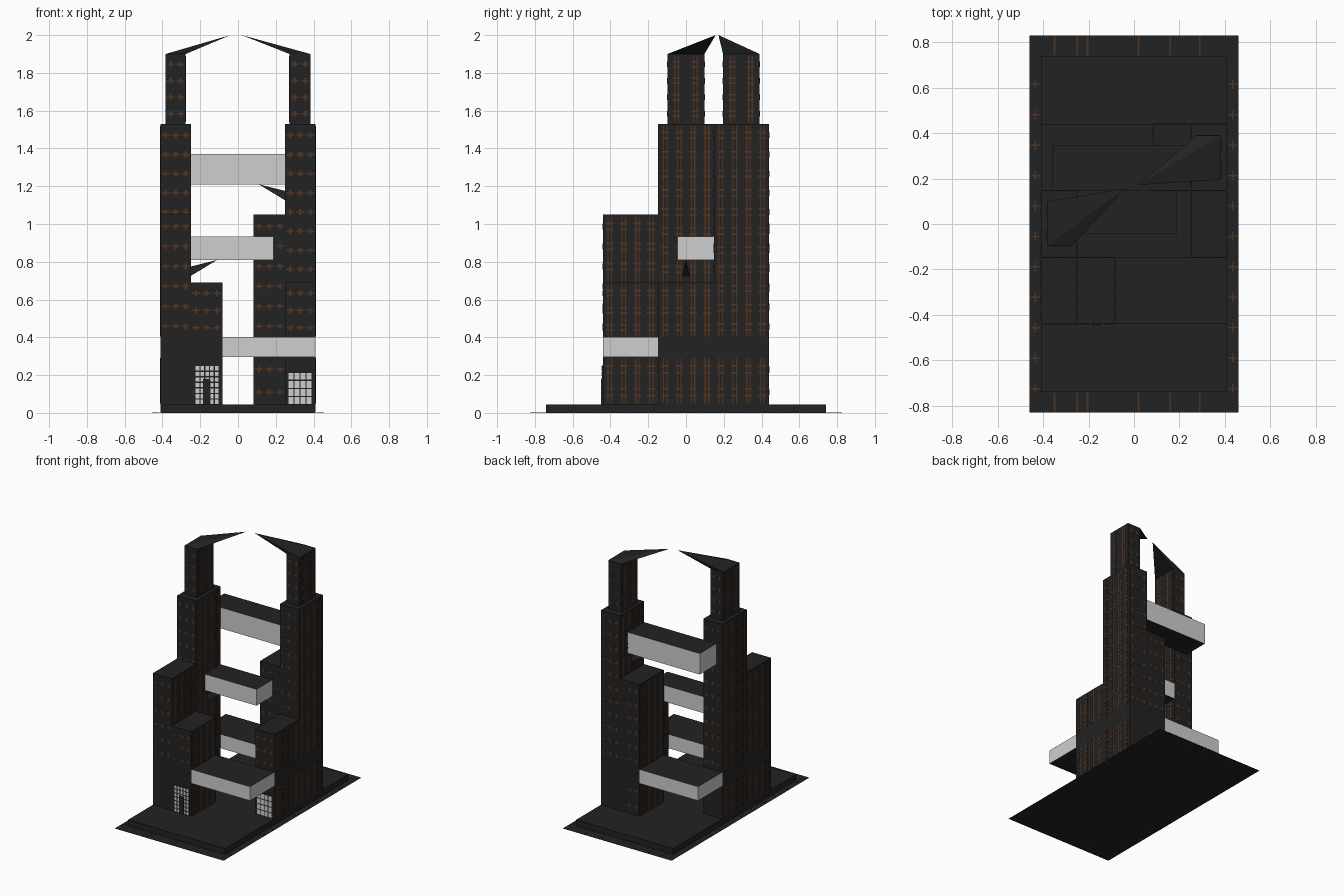
import bpy, bmesh
from mathutils import Matrix, Vector

if "Cube" in bpy.data.objects:
    bpy.data.objects.remove(bpy.data.objects["Cube"])


def material(name, rgb):
    m = bpy.data.materials.new(name)
    m.diffuse_color = (*rgb, 1)
    m.use_nodes = True
    m.node_tree.nodes["Principled BSDF"].inputs["Base Color"].default_value = m.diffuse_color
    return m


DARK = material("charcoal", (0.016, 0.016, 0.016))
BROWN = material("window brown", (0.085, 0.035, 0.015))
GREY = material("pale glass", (0.62, 0.62, 0.62))


def add_box(bm, x0, x1, y0, y1, z0, z1):
    mat = Matrix.Translation(((x0 + x1) / 2, (y0 + y1) / 2, (z0 + z1) / 2)) @ \
        Matrix.Diagonal((x1 - x0, y1 - y0, z1 - z0, 1))
    bmesh.ops.create_cube(bm, size=1, matrix=mat)


def finish(bm, name, *mats):
    bmesh.ops.recalc_face_normals(bm, faces=bm.faces)
    me = bpy.data.meshes.new(name)
    bm.to_mesh(me)
    bm.free()
    for m in mats:
        me.materials.append(m)
    ob = bpy.data.objects.new(name, me)
    bpy.context.collection.objects.link(ob)
    return ob


def box(name, mat, *dims):
    bm = bmesh.new()
    add_box(bm, *dims)
    return finish(bm, name, mat)


T = 0.002  # plate thickness


def wall_plate(bm, axis, pos, sign, u, z, w, h):
    """Thin plate centred at (u, z) on a wall facing +-axis."""
    a, b = sorted((pos, pos + sign * T))
    if axis == 'x':
        add_box(bm, a, b, u - w / 2, u + w / 2, z - h / 2, z + h / 2)
    else:
        add_box(bm, u - w / 2, u + w / 2, a, b, z - h / 2, z + h / 2)


def windows(bm, x0, x1, y0, y1, z0, z1, axes="xy"):
    rows = max(1, round((z1 - z0) / 0.098))
    dz = (z1 - z0) / rows
    for sign, px, py in ((-1, x0, y0), (1, x1, y1)):
        if "x" in axes:  # side walls: vertical bands with window marks
            n = max(1, round((y1 - y0) / 0.082))
            for i in range(n):
                u = y0 + (i + 0.5) * (y1 - y0) / n
                for d in (-0.009, 0.009):
                    wall_plate(bm, 'x', px, sign, u + d, (z0 + z1) / 2, 0.006, z1 - z0)
                for r in range(rows):
                    for k in (0.35, 0.65):
                        wall_plate(bm, 'x', px, sign, u, z0 + (r + k) * dz, 0.038, 0.009)
        if "y" in axes:  # front and back walls: small crosses
            n = max(1, round((x1 - x0) / 0.054))
            for i in range(n):
                u = x0 + (i + 0.5) * (x1 - x0) / n
                for r in range(rows):
                    z = z0 + (r + 0.5) * dz
                    wall_plate(bm, 'y', py, sign, u, z, 0.042, 0.008)
                    wall_plate(bm, 'y', py, sign, u, z, 0.012, 0.03)


# Ground sheet and raised plinth
bm = bmesh.new()
bmesh.ops.create_grid(bm, x_segments=1, y_segments=1, size=1,
                      matrix=Matrix.Diagonal((0.46, 0.83, 1, 1)))
finish(bm, "ground_sheet", DARK)
box("plinth", DARK, -0.41, 0.41, -0.74, 0.74, 0, 0.045)

# Brown ticks along the ground border
bm = bmesh.new()
for i in range(11):
    y = -0.725 + i * 0.134
    for s in (-1, 1):
        add_box(bm, s * 0.435 - 0.02, s * 0.435 + 0.02, y - 0.003, y + 0.003, 0, T)
        add_box(bm, s * 0.435 - 0.004, s * 0.435 + 0.004, y - 0.02, y + 0.02, 0, T)
for x in (-0.35, -0.25, -0.205, 0.02, 0.16, 0.29):
    for s in (-1, 1):
        add_box(bm, x - 0.004, x + 0.004, s * 0.785 - 0.04, s * 0.785 + 0.04, 0, T)
finish(bm, "border_ticks", BROWN)

# Stepped blocks of the two buildings: x0, x1, y0, y1, height
W, I, O = 0.25, 0.083, 0.41
Y0, Y1, Y2, Y3 = -0.44, -0.147, 0.148, 0.44
blocks = {
    "left_tower": (-O, -W, Y1, Y2, 1.53),
    "left_mid_block": (-O, -W, Y0, Y1, 1.05),
    "left_low_block": (-W, -I, Y0, Y1, 0.69),
    "right_tower": (W, O, Y2, Y3, 1.53),
    "right_mid_block": (I, W, Y2, Y3, 1.05),
    "right_low_block": (W, O, Y1, Y2, 0.69),
}
for name, (x0, x1, y0, y1, h) in blocks.items():
    box(name, DARK, x0, x1, y0, y1, 0.04, h)
    bm = bmesh.new()
    windows(bm, x0, x1, y0, y1, 0.405, h - 0.01)
    windows(bm, x0, x1, y0, y1, 0.05, 0.29, "xy" if name == "right_mid_block" else "x")
    finish(bm, name + "_windows", BROWN)

# Upper towers with leaning pointed roofs
for side, (x0, x1, y0, y1), tip in (
        ("left", (-0.383, -0.277, -0.098, 0.098), (-0.04, 0.157, 2.0)),
        ("right", (0.273, 0.383, 0.196, 0.39), (0.02, 0.172, 2.0))):
    box(side + "_upper_tower", DARK, x0, x1, y0, y1, 1.53, 1.9)
    bm = bmesh.new()
    windows(bm, x0, x1, y0, y1, 1.54, 1.89)
    finish(bm, side + "_upper_tower_windows", BROWN)
    bm = bmesh.new()
    ring = [bm.verts.new((x, y, 1.9)) for x, y in ((x0, y0), (x1, y0), (x1, y1), (x0, y1))]
    apex = bm.verts.new(tip)
    bm.faces.new(ring)
    for i in range(4):
        bm.faces.new((ring[i], ring[(i + 1) % 4], apex))
    finish(bm, side + "_spire", DARK)

# Bridges: pale sides, dark roof and underside
for name, dims in {
        "front_low_bridge": (-I, O, Y0, Y1, 0.295, 0.402),
        "rear_low_bridge": (-O, I, Y2, Y3, 0.295, 0.402),
        "middle_bridge": (-W, 0.188, -0.045, Y2, 0.81, 0.935),
        "upper_bridge": (-0.36, W, Y2, 0.348, 1.21, 1.37)}.items():
    ob = box(name, GREY, *dims)
    ob.data.materials.append(DARK)
    for f in ob.data.polygons:
        f.material_index = 1 if abs(f.normal.z) > 0.5 else 0

# Wedge braces below the two high bridges
for name, x, tx, y, z in (("middle_brace", -W, -0.11, 0.0, 0.81),
                          ("upper_brace", W, 0.11, 0.295, 1.21)):
    bm = bmesh.new()
    base = [bm.verts.new((x, y + dy, z + dz)) for dy, dz in
            ((-0.018, -0.085), (0.018, -0.085), (0.008, -0.035), (-0.008, -0.035))]
    apex = bm.verts.new((tx, y, z))
    bm.faces.new(base)
    for i in range(4):
        bm.faces.new((base[i], base[(i + 1) % 4], apex))
    finish(bm, name, DARK)


# Glazed lobby fronts: pale panes on a dark frame
def lobby(name, x0, x1, y, z0, z1, cols, rows):
    box(name + "_frame", DARK, x0, x1, y - 0.005, y, z0, z1)
    bm = bmesh.new()
    w, h, g = (x1 - x0) / cols, (z1 - z0) / rows, 0.003
    for i in range(cols):
        for j in range(rows):
            add_box(bm, x0 + i * w + g, x0 + (i + 1) * w - g, y - 0.007, y - 0.004,
                    z0 + j * h + g, z0 + (j + 1) * h - g)
    finish(bm, name + "_panes", GREY)


lobby("left_lobby", -0.227, -0.1, Y0, 0.045, 0.25, 5, 7)
lobby("right_lobby", 0.265, 0.392, Y1, 0.045, 0.215, 4, 4)
box("left_door", DARK, -0.185, -0.145, Y0 - 0.009, Y0, 0.045, 0.18)
